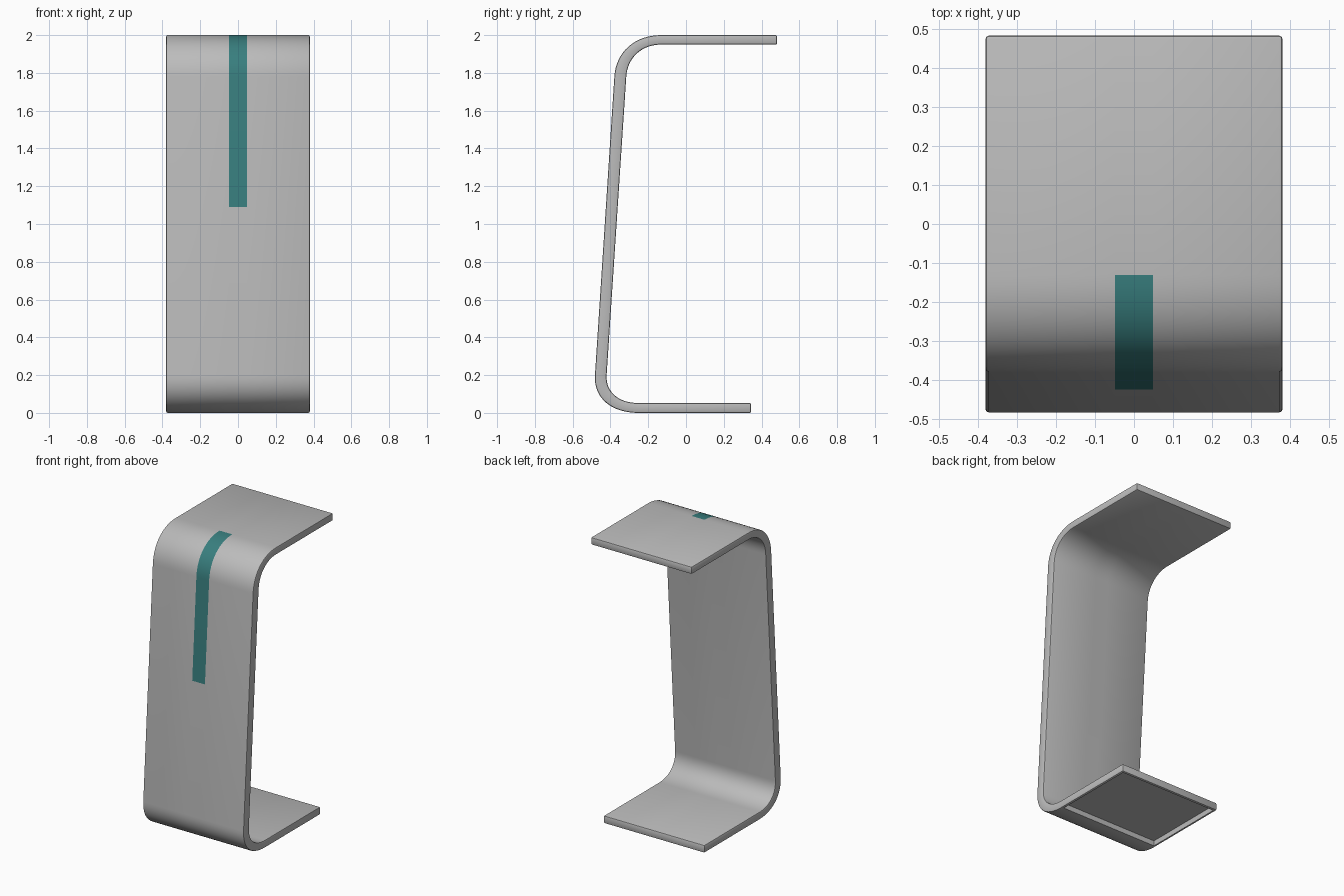
import bpy, bmesh, math
from mathutils import Vector

cube = bpy.data.objects.get("Cube")
if cube:
    bpy.data.objects.remove(cube)


def make_material(name, color):
    mat = bpy.data.materials.new(name)
    mat.use_nodes = True
    mat.diffuse_color = (*color, 1)
    mat.node_tree.nodes["Principled BSDF"].inputs["Base Color"].default_value = (*color, 1)
    return mat


HALF_WIDTH, STRIPE_HALF, STRIPE_BOTTOM, STRIPE_END = 0.38, 0.048, 1.09, -0.13
STEPS = 16


def bend(start, corner, end, pull=0.6):
    """Rounded corner from start to end, in the (y, z) plane."""
    start, corner, end = Vector(start), Vector(corner), Vector(end)
    a, b = start.lerp(corner, pull), end.lerp(corner, pull)
    points = []
    for i in range(STEPS + 1):
        t = i / STEPS
        u = 1 - t
        points.append(u**3 * start + 3 * u * u * t * a + 3 * u * t * t * b + t**3 * end)
    return points


def sheet_side(z_low, z_high, low, high, low_flat):
    """One skin of the bent sheet, from the foot end to the top end."""
    low, high = Vector((low, z_low)), Vector((high, z_high))

    def wall(z):
        return low.lerp(high, (z - z_low) / (z_high - z_low))

    foot_bend = bend((low_flat, z_low), low, wall(0.2))
    top_bend = bend(wall(1.78), high, (STRIPE_END, z_high))
    return ([Vector((0.345, z_low))] + foot_bend + [wall(STRIPE_BOTTOM)]
            + top_bend + [Vector((0.482, z_high))])


outer = sheet_side(0.0, 2.0, -0.495, -0.365, -0.25)
inner = sheet_side(0.052, 1.95, -0.43, -0.305, -0.25)

# Bent sheet: profile rings at four widths, joined across
bm = bmesh.new()
rings = []
for x in (-HALF_WIDTH, -STRIPE_HALF, STRIPE_HALF, HALF_WIDTH):
    rings.append([[bm.verts.new((x, p.x, p.y)) for p in skin] for skin in (outer, inner)])

count = len(outer)
foot_faces = []
for s in range(3):
    left, right = rings[s], rings[s + 1]
    for k in range(2):
        for i in range(count - 1):
            face = bm.faces.new((left[k][i], left[k][i + 1], right[k][i + 1], right[k][i]))
            center = face.calc_center_median()
            # Front stripe runs over the upper bend
            if s == 1 and k == 0 and center.z > STRIPE_BOTTOM and center.y < STRIPE_END:
                face.material_index = 1
            if k == 0 and i == 0:
                foot_faces.append(face)
    for i in (0, count - 1):
        bm.faces.new((left[0][i], right[0][i], right[1][i], left[1][i]))
for ring in (rings[0], rings[-1]):
    for i in range(count - 1):
        bm.faces.new((ring[0][i], ring[0][i + 1], ring[1][i + 1], ring[1][i]))
bmesh.ops.recalc_face_normals(bm, faces=bm.faces)

# Softened outline edges
rim = [e for e in bm.edges if e.calc_face_angle(0) > math.radians(40)]
bmesh.ops.bevel(bm, geom=rim, offset=0.008, segments=2, profile=0.5, affect='EDGES')

# Shallow recess under the foot
foot_faces = [f for f in bm.faces if f.normal.z < -0.999 and f.calc_center_median().z < 0.001
              and f.calc_area() > 0.03]
bmesh.ops.inset_region(bm, faces=foot_faces, thickness=0.008, use_even_offset=True)
pocket = bmesh.ops.extrude_face_region(bm, geom=foot_faces)["geom"]
bmesh.ops.translate(bm, verts=[g for g in pocket if isinstance(g, bmesh.types.BMVert)],
                    vec=(0, 0, 0.035))
bmesh.ops.delete(bm, geom=foot_faces, context='FACES')
bmesh.ops.recalc_face_normals(bm, faces=bm.faces)

mesh = bpy.data.meshes.new("bent_sheet")
bm.to_mesh(mesh)
bm.free()
mesh.materials.append(make_material("light_gray", (0.5, 0.5, 0.5)))
mesh.materials.append(make_material("teal", (0.04, 0.21, 0.21)))
sheet = bpy.data.objects.new("bent_sheet", mesh)
bpy.context.collection.objects.link(sheet)
bpy.ops.object.select_all(action='DESELECT')
sheet.select_set(True)
bpy.context.view_layer.objects.active = sheet
bpy.ops.object.shade_smooth_by_angle(angle=math.radians(30))
